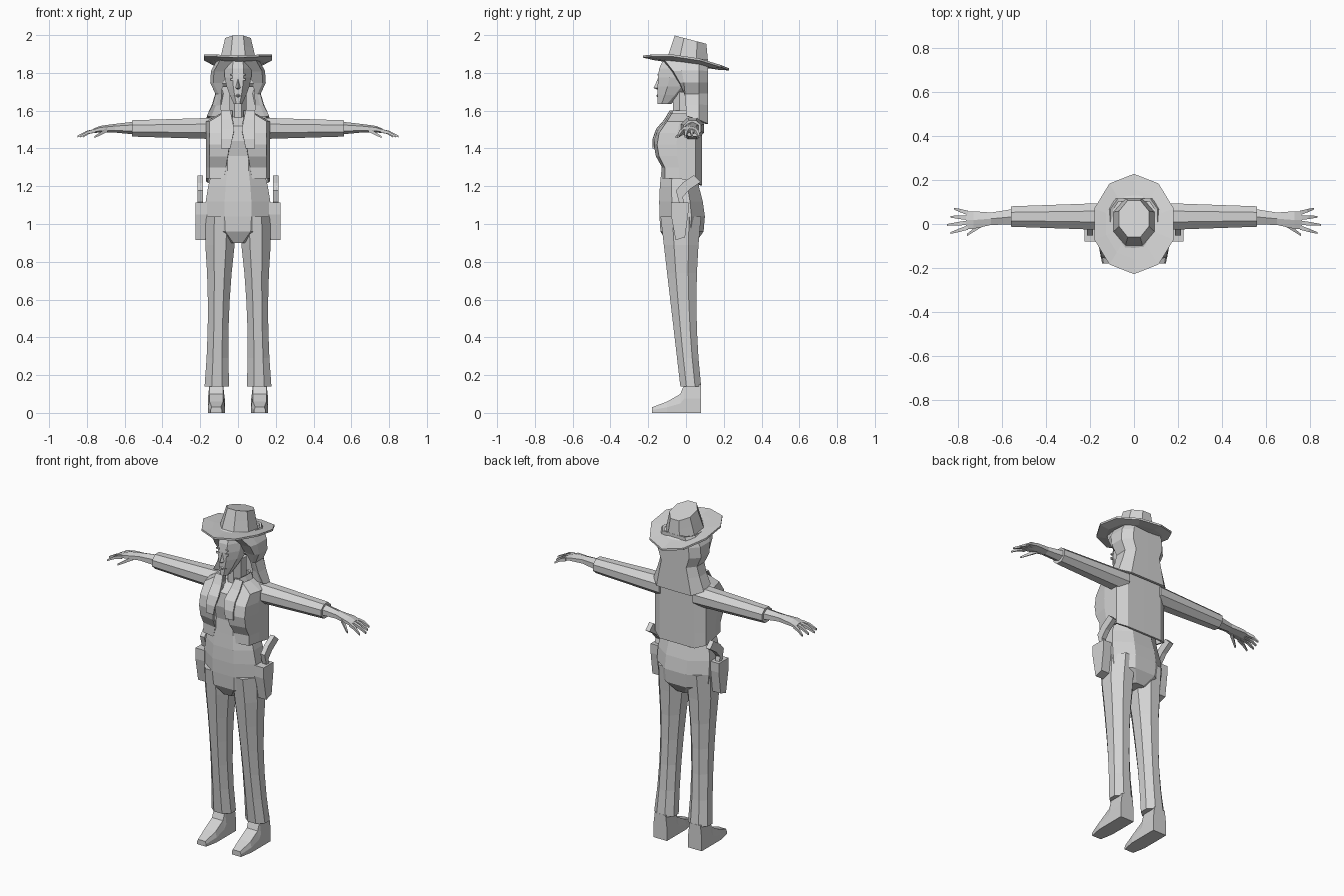
import bpy, bmesh
from math import cos, sin, pi

cube = bpy.data.objects.get("Cube")
if cube:
    bpy.data.objects.remove(cube)

grey = bpy.data.materials.new("plain grey")
grey.use_nodes = True
grey.diffuse_color = (.65, .65, .65, 1)
grey.node_tree.nodes["Principled BSDF"].inputs["Base Color"].default_value = grey.diffuse_color


def steps(start, end, count):
    """Evenly spaced values, both ends included."""
    return [start + (end - start) * i / (count - 1) for i in range(count)]


def bump(z, centre, spread):
    """Rounded swelling that is one at its centre and zero beyond its spread."""
    return max(0, 1 - ((z - centre) / spread) ** 2)


def finish(name, bm, mirror=False, shell=0):
    bmesh.ops.recalc_face_normals(bm, faces=bm.faces)
    mesh = bpy.data.meshes.new(name)
    bm.to_mesh(mesh)
    bm.free()
    mesh.materials.append(grey)
    obj = bpy.data.objects.new(name, mesh)
    bpy.context.collection.objects.link(obj)
    if mirror:
        obj.modifiers.new("Mirror", "MIRROR")
    if shell:
        solid = obj.modifiers.new("Shell", "SOLIDIFY")
        solid.thickness, solid.offset = shell, 0


def loft(name, rings, mirror=False, closed=True, shell=0):
    """Skin a list of point rings; closed rings are capped at both ends."""
    bm = bmesh.new()
    rows = [[bm.verts.new(point) for point in ring] for ring in rings]
    count = len(rows[0])
    for lower, upper in zip(rows, rows[1:]):
        for i in range(count if closed else count - 1):
            j = (i + 1) % count
            bm.faces.new((lower[i], lower[j], upper[j], upper[i]))
    if closed:
        bm.faces.new(rows[0])
        bm.faces.new(rows[-1])
    finish(name, bm, mirror, shell)


def oval(sides, half_a, half_b):
    """Polygon whose flat sides touch the given half sizes."""
    angles = [(i + .5) * 2 * pi / sides for i in range(sides)]
    grow = 1 / cos(pi / sides)
    return [(half_a * grow * cos(a), half_b * grow * sin(a)) for a in angles]


def upright(name, rows, mirror=False):
    """Rows of height, centre x, half width, front y and back y."""
    loft(name, [[(centre + x, (front + back) / 2 + y, z)
                 for x, y in oval(8, width, (back - front) / 2)]
                for z, centre, width, front, back in rows], mirror)


def sideways(name, rows, sides):
    """Rows of x, centre y, centre z, half depth and half height, on both sides."""
    loft(name, [[(x, y + a, z + b) for a, b in oval(sides, depth, height)]
                for x, y, z, depth, height in rows], True)


def wrap(name, rows, drop, thickness):
    """Open-fronted shell; rows of height, half width, front y, back y, front gap."""
    rings = []
    for z, width, front, back, gap in rows:
        fall = 0 if rings else drop
        rings.append([(gap, front, z), (max(gap, width * .9), front * .9, z),
                      (width, front * .3, z), (width, back * .6, z - fall / 2),
                      (width * .7, back, z - fall), (0, back, z - fall)])
    loft(name, rings, True, False, thickness)


def chest(z):
    """Front surface of the clothing."""
    return .6 * max(0, z - 1.52) - .12 - .045 * bump(z, 1.42, .12)


def body_row(z):
    return (z, 0, .137 + .036 * bump(z, 1.07, .2),
            -.12 - .022 * bump(z, 1.1, .25) - .02 * bump(z, 1.45, .1),
            .068 + .032 * bump(z, 1.03, .15))


def leg_row(t):
    return (.14 + .9 * t, .112 - .02 * t, min(.08, .065 - .06 * t + .09 * t * t),
            -.03 - .105 * t, .055 + .025 * (2 * t - 1) ** 2)


def head_row(t):
    return (1.635 + .235 * t, 0, .022 + .05 * sin(.7 * pi * t),
            .03 * t ** 6 - .15, .16 * sin(.6 * pi * t) - .08)


def hair_row(t):
    return (1.57 + .3 * t, .14 - .02 * t + .02 * cos(9 * t), .02 - .14 * t * t,
            .11, .09 * (1 - t ** 4))


# Body, trousers, neck and head
upright("body", [(.9, 0, .06, -.1, .05), *map(body_row, steps(.96, 1.52, 8)),
                 (1.57, 0, .08, -.06, .06)])
upright("trouser_leg", map(leg_row, steps(0, 1, 7)), True)
upright("neck", [(z, 0, .045, -.07, .05) for z in (1.5, 1.7)])
upright("head", map(head_row, steps(0, 1, 6)))

# Shoes with a low toe and a steep instep
shoe = []
for y, height in ((-.18, .03), (-.1, .06), (-.03, .1), (-.01, .15), (.08, .15)):
    width = .03 if not shoe else .045
    shoe.append([(.115 + side * width, y, height * level) for side, level in
                 ((-1, 0), (-1, .5), (-.8, 1), (.8, 1), (1, .5), (1, 0))])
loft("shoe", shoe, True)

# Open waistcoat, lapels and collar
wrap("waistcoat", [(z, .163, chest(z), .08, .28 - z / 6)
                   for z in steps(1.24, 1.54, 6)] + [(1.58, .09, -.08, .06, .04)], .035, .012)
lapel_heights = steps(1.4, 1.6, 5)
inner_edge = [(.02 + .2 * abs(z - 1.5), chest(z) - .01, z) for z in lapel_heights]
outer_edge = [(.09, chest(z) - .008, z) for z in lapel_heights]
loft("lapel", [inner_edge, outer_edge], True, False, .009)
wrap("collar", [(1.55, .085, -.085, .06, .03), (1.6, .06, -.075, .05, .03)], 0, .01)

# Sleeves, forearms and hands
sideways("sleeve", [(x, .034, 1.506, .066 - .035 * x, .06 - .03 * x)
                    for x in steps(.11, .56, 4)], 8)
sideways("hand", [(.54, .034, 1.508, .036, .03), (.65, .024, 1.507, .028, .02),
                  (.73, .018, 1.502, .04, .015), (.765, .018, 1.493, .04, .01)], 6)
for i, finger in enumerate(("little", "ring", "middle", "index")):
    base, tip = .05 - .022 * i, .07 - .037 * i
    reach = .85 - .015 * abs(i - 2)
    sideways(finger + "_finger", [(.755, base, 1.494, .01, .01),
                                  ((.755 + reach) / 2, (base + tip) / 2, 1.485, .008, .008),
                                  (reach, tip, 1.463, .004, .005)], 4)
sideways("thumb", [(.69 + .07 * t, -.05 * t, 1.5 - .04 * t, .012 - .007 * t, .012 - .007 * t)
                   for t in steps(0, 1, 3)], 4)


def ridge(name, width, outline):
    """Wedge that rises from the face to its middle line."""
    bm = bmesh.new()
    middle = [bm.verts.new((0, y, z)) for y, z in outline]
    for side in (-width, width):
        corner = bm.verts.new((side, -.145, outline[1][1]))
        for top, low in zip(middle, middle[1:]):
            bm.faces.new((top, low, corner))
    finish(name, bm)


# Face
ridge("nose", .016, [(-.146, 1.775), (-.172, 1.72), (-.148, 1.71)])
ridge("lips", .024, [(-.148, 1.69), (-.158, 1.68), (-.15, 1.67)])
sideways("ear", [(x, -.02, 1.76, .016, .03) for x in (.06, .084)], 6)
for part, z, height in (("eye", 1.765, .006), ("eyebrow", 1.79, .004)):
    loft(part, [[(.03 + a, y, z + b) for a, b in oval(4, .01, height)]
                for y in (-.152, -.145)], True)

# Long hair hanging behind the face
wrap("hair", map(hair_row, steps(0, 1, 6)), .04, .014)


def brim_ring(scale, z):
    """Ten-sided ring, tilted back and turned up at the sides."""
    turns = [i * pi / 5 for i in range(10)]
    return [(.19 * scale * sin(a), .228 * scale * cos(a),
             z - .034 * scale * cos(a) + .032 * (scale * sin(a)) ** 2) for a in turns]


def crown_ring(t, flare=0):
    """Eight-sided ring, narrower and more tilted towards the top."""
    centre, slope = .01 + .014 * t, .15 + .11 * t
    return [(x, centre + y, 1.87 + .112 * t - slope * (centre + y) - flare / 2)
            for x, y in oval(8, .094 - .026 * t + flare, .107 - .023 * t + flare)]


# Hat
loft("hat_brim", [brim_ring(.4, 1.842), brim_ring(.75, 1.842), brim_ring(1, 1.847),
                  brim_ring(1, 1.858), brim_ring(.7, 1.862), brim_ring(.4, 1.865)])
loft("hat_crown", [crown_ring(0, .02), *map(crown_ring, steps(0, 1, 3))])

# Holsters and pistols on both hips
holster = [(-.08, 1.115), (.012, 1.115), (.012, 1.06), (-.005, .93), (-.055, .915), (-.08, 1.05)]
loft("holster", [[(x, y, z) for y, z in holster] for x in (.165, .226)], True)
pistol_path = ((-.02, 1.1), (-.035, 1.16), (0, 1.2), (.06, 1.24))
loft("pistol", [[(.2 + a, y + b, z - b) for a, b in oval(4, .014, .018)]
                for y, z in pistol_path], True)
